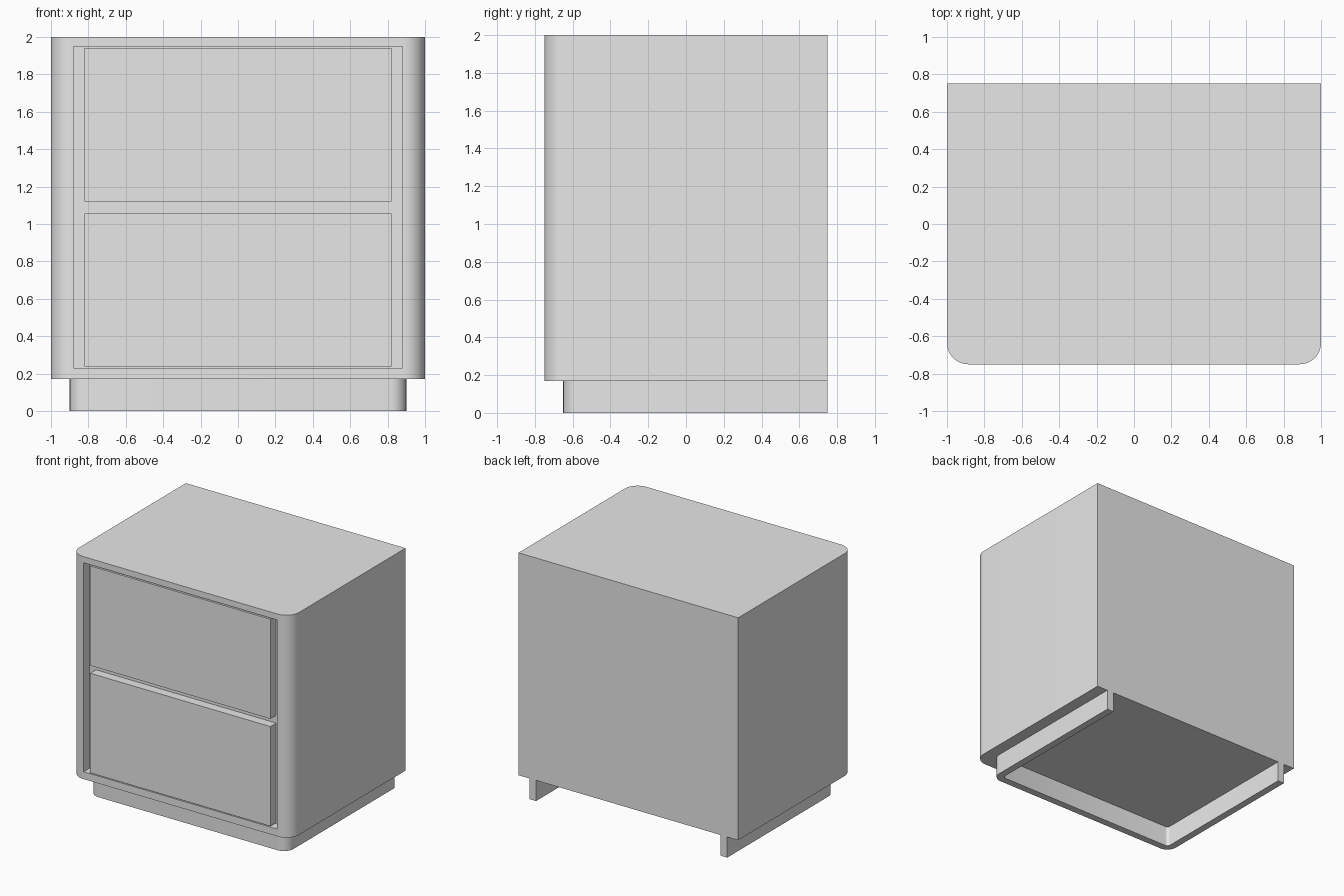
import bpy, bmesh
from math import sin, cos, pi, radians

default = bpy.data.objects.get("Cube")
if default:
    bpy.data.objects.remove(default, do_unlink=True)

GREY = (0.8, 0.8, 0.8, 1.0)
paint = bpy.data.materials.new("plain_grey")
paint.use_nodes = True
paint.diffuse_color = GREY
paint.node_tree.nodes["Principled BSDF"].inputs["Base Color"].default_value = GREY

BACK = 0.75


def finish(name, bm):
    """Turn a bmesh into a painted object."""
    bmesh.ops.recalc_face_normals(bm, faces=bm.faces)
    mesh = bpy.data.meshes.new(name)
    bm.to_mesh(mesh)
    bm.free()
    mesh.materials.append(paint)
    obj = bpy.data.objects.new(name, mesh)
    bpy.context.collection.objects.link(obj)
    return obj


def box(name, x0, x1, y0, y1, z0, z1):
    bm = bmesh.new()
    bmesh.ops.create_cube(bm, size=1)
    for v in bm.verts:
        v.co.x = x1 if v.co.x > 0 else x0
        v.co.y = y1 if v.co.y > 0 else y0
        v.co.z = z1 if v.co.z > 0 else z0
    return finish(name, bm)


def rounded_path(half, front, radius, steps):
    """Back right to back left, round the front with two arcs."""
    arc = [(half - radius + radius * sin(a), front + radius - radius * cos(a))
           for a in (pi / 2 * i / steps for i in range(steps + 1))]
    left = arc + [(half, BACK)]
    return [(-x, y) for x, y in reversed(left)] + left


def prism(name, outline, z0, z1):
    bm = bmesh.new()
    face = bm.faces.new([bm.verts.new((x, y, z0)) for x, y in outline])
    made = bmesh.ops.extrude_face_region(bm, geom=[face])["geom"]
    bmesh.ops.translate(bm, vec=(0, 0, z1 - z0),
                        verts=[g for g in made if isinstance(g, bmesh.types.BMVert)])
    return finish(name, bm)


def smooth(obj):
    bpy.ops.object.select_all(action='DESELECT')
    obj.select_set(True)
    bpy.context.view_layer.objects.active = obj
    bpy.ops.object.shade_smooth_by_angle(angle=radians(30))


# Cabinet with rounded front corners
cabinet = prism("cabinet", rounded_path(1.0, -0.75, 0.115, 12), 0.17, 2.0)

# Shallow recess across the front
cutter = box("recess_cutter", -0.88, 0.88, -0.9, -0.675, 0.23, 1.95)
cutter.hide_render = True
cut = cabinet.modifiers.new("recess", 'BOOLEAN')
cut.operation = 'DIFFERENCE'
cut.solver = 'EXACT'
cut.object = cutter
bpy.context.view_layer.objects.active = cabinet
bpy.ops.object.modifier_apply(modifier=cut.name)
bpy.data.objects.remove(cutter, do_unlink=True)
smooth(cabinet)

# Drawer fronts, flush with the cabinet
for name, bottom in (("lower_drawer", 0.237), ("upper_drawer", 1.12)):
    box(name, -0.82, 0.82, -0.75, -0.67, bottom, bottom + 0.82)

# U-shaped plinth, open at the back
outer = rounded_path(0.9, -0.65, 0.085, 8)
inner = rounded_path(0.84, -0.59, 0.025, 4)
smooth(prism("plinth", outer + inner[::-1], 0.0, 0.17))
